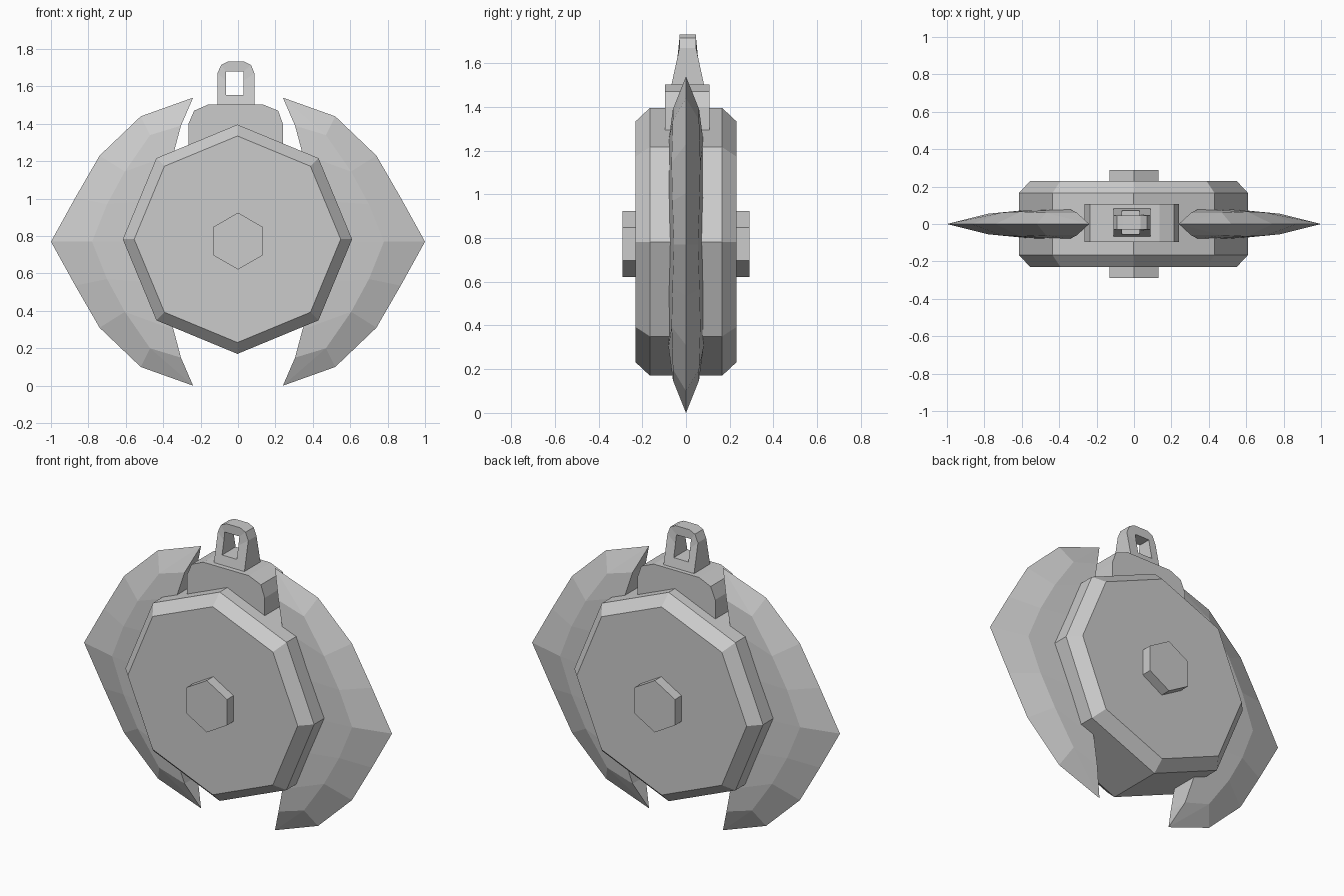
import bpy, bmesh, math

if "Cube" in bpy.data.objects:
    bpy.data.objects.remove(bpy.data.objects["Cube"])


def make(name, verts, faces):
    mesh = bpy.data.meshes.new(name)
    mesh.from_pydata(verts, [], faces)
    bm = bmesh.new()
    bm.from_mesh(mesh)
    bmesh.ops.remove_doubles(bm, verts=bm.verts, dist=1e-4)
    bmesh.ops.dissolve_degenerate(bm, edges=bm.edges, dist=1e-4)
    bmesh.ops.recalc_face_normals(bm, faces=bm.faces)
    bm.to_mesh(mesh)
    bm.free()
    ob = bpy.data.objects.new(name, mesh)
    bpy.context.collection.objects.link(ob)
    return ob


def loft(name, rings):
    """Skin a list of equal-length rings and cap both ends."""
    n = len(rings[0])
    verts = [p for r in rings for p in r]
    faces = [(k * n + i, k * n + (i + 1) % n, (k + 1) * n + (i + 1) % n, (k + 1) * n + i)
             for k in range(len(rings) - 1) for i in range(n)]
    faces += [tuple(range(n)), tuple(range(len(verts) - n, len(verts)))]
    return make(name, verts, faces)


def polygon(n, r, cx, cz, y):
    return [(cx + r * math.sin(2 * math.pi * i / n), y,
             cz + r * math.cos(2 * math.pi * i / n)) for i in range(n)]


# octagonal drum with chamfered rims, and the hexagonal hub through it
loft("drum", [polygon(8, r, -0.003, 0.783, y) for r, y in
              ((0.552, -0.23), (0.613, -0.165), (0.613, 0.165), (0.552, 0.23))])
loft("hub", [polygon(6, 0.152, 0, 0.773, y) for y in (-0.29, 0.29)])

# shoulder block on top of the drum
block = [(-0.265, 1.2), (-0.265, 1.4), (-0.235, 1.47), (-0.16, 1.503),
         (0.135, 1.503), (0.215, 1.47), (0.24, 1.4), (0.24, 1.2)]
loft("shoulder_block", [[(x, y, z) for x, z in block] for y in (-0.095, 0.107)])

# hanging loop, tapering towards the top
outer = [(-0.11, 1.48), (-0.11, 1.67), (-0.09, 1.715), (-0.055, 1.732),
         (0.035, 1.732), (0.07, 1.715), (0.088, 1.67), (0.088, 1.48)]
inner = [(-0.065, 1.555), (-0.065, 1.63), (-0.065, 1.68), (-0.045, 1.68),
         (0.01, 1.68), (0.03, 1.68), (0.03, 1.63), (0.03, 1.555)]


def depth(z):
    return 0.075 - 0.037 * min(1, (z - 1.5) / 0.17)


verts = [(x, 0.008 + s * depth(z), z) for s in (-1, 1) for x, z in outer + inner]
faces = []
for i in range(8):
    j = (i + 1) % 8
    faces += [(i, j, 8 + j, 8 + i), (16 + i, 16 + j, 24 + j, 24 + i),
              (i, j, 16 + j, 16 + i), (8 + i, 8 + j, 24 + j, 24 + i)]
make("hanging_loop", verts, faces)

# crescent blades: sharp outer edge, mid ridge, thick inner edge (upper half mirrored in z)
# each station: edge x,z / ridge x,z,half depth / inner x,z,half depth (z above centre)
MID = 0.77
half = [((0.24, 0.77), (0.24, 0.77, 0), (0.24, 0.77, 0)),
        ((0.52, 0.67), (0.47, 0.57, 0.06), (0.305, 0.62, 0.06)),
        ((0.74, 0.46), (0.605, 0.375, 0.066), (0.345, 0.47, 0.08)),
        ((0.87, 0.235), (0.70, 0.20, 0.062), (0.43, 0.22, 0.085)),
        ((1.0, 0.0), (0.78, 0.0, 0.055), (0.47, 0.0, 0.085))]
stations = [(s, 1) for s in half] + [(s, -1) for s in half[-2::-1]]
for name, side in (("blade_right", 1), ("blade_left", -1)):
    rings = []
    for (e, r, n), up in stations:
        ring = [(e[0], 0, e[1]), (r[0], -r[2], r[1]), (n[0], -n[2], n[1]),
                (n[0], n[2], n[1]), (r[0], r[2], r[1])]
        rings.append([(side * x, y, MID + up * z) for x, y, z in ring])
    # tips are single points, so skin without caps
    pts = [p for r in rings for p in r]
    quads = [(k * 5 + i, k * 5 + (i + 1) % 5, k * 5 + 5 + (i + 1) % 5, k * 5 + 5 + i)
             for k in range(len(rings) - 1) for i in range(5)]
    make(name, pts, quads)
